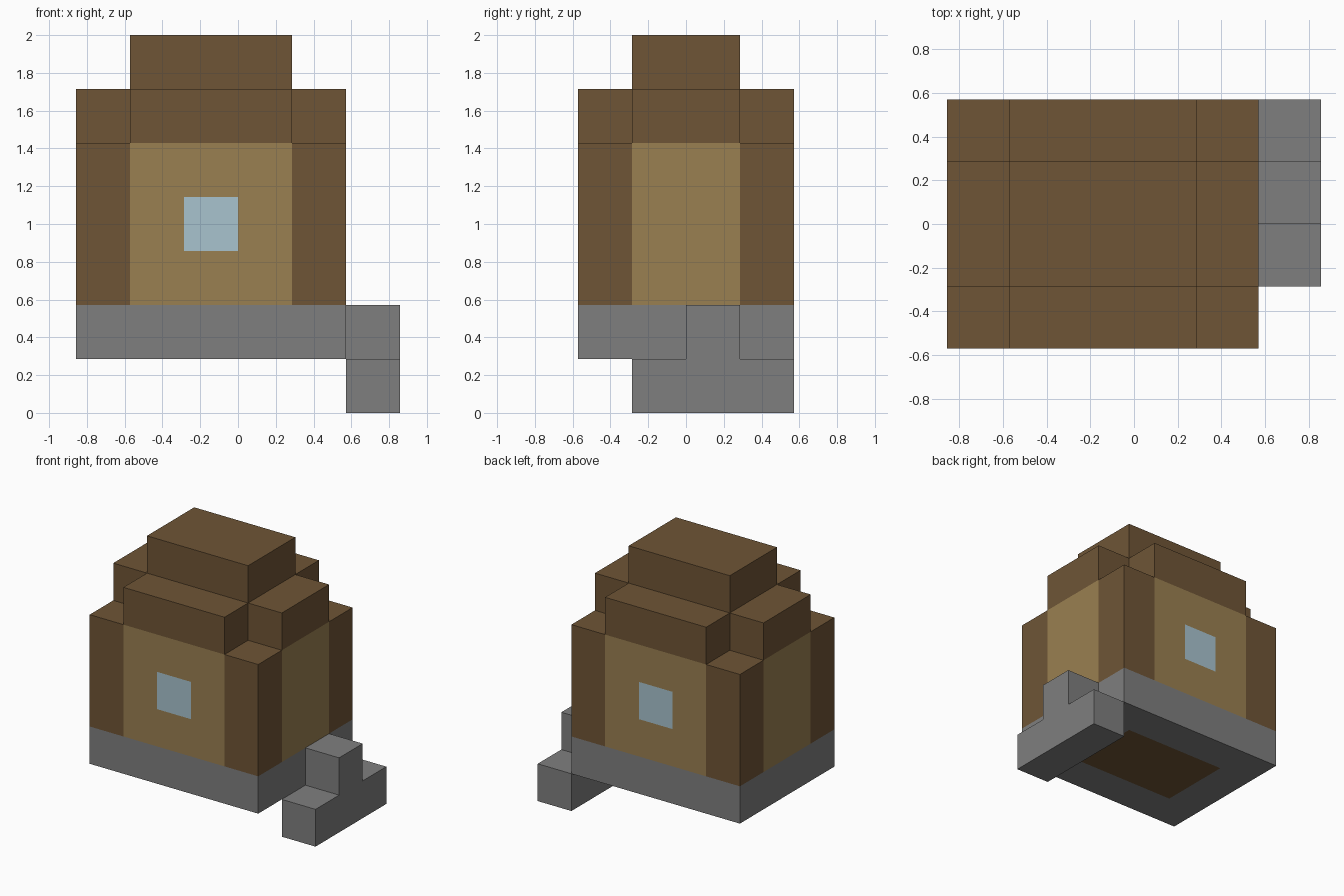
import bpy
import bmesh
from math import radians
from mathutils import Vector

if "Cube" in bpy.data.objects:
    bpy.data.objects.remove(bpy.data.objects["Cube"])

UNIT = 2 / 7                              # edge of one block
ORIGIN = Vector((-3, -2, 0)) * UNIT       # corner of the block grid


def material(name, rgb):
    """Flat colour from 8-bit sRGB."""
    colour = [((c / 255 + 0.055) / 1.055) ** 2.4 for c in rgb] + [1]
    mat = bpy.data.materials.new(name)
    mat.use_nodes = True
    mat.diffuse_color = colour
    bsdf = mat.node_tree.nodes["Principled BSDF"]
    bsdf.inputs["Base Color"].default_value = colour
    bsdf.inputs["Roughness"].default_value = 0.9
    return mat


log = material("dark wood", (111, 85, 54))
plank = material("light wood", (154, 128, 81))
stone = material("grey stone", (127, 127, 127))
glass = material("pale blue glass", (169, 196, 207))


def box(*ranges):
    """Set of grid blocks filling the x, y and z ranges (end excluded)."""
    xs, ys, zs = (range(a, b) for a, b in ranges)
    return {(x, y, z) for x in xs for y in ys for z in zs}


def block_part(name, cells, mats, rule):
    """Closed skin around a set of blocks; rule picks each block's material."""
    bm = bmesh.new()
    for cell in cells:
        centre = Vector(cell) + Vector((0.5, 0.5, 0.5))
        for axis in range(3):
            for side in (-1, 1):
                step = Vector((0, 0, 0))
                step[axis] = side
                if tuple(int(c) for c in Vector(cell) + step) in cells:
                    continue
                u, v = Vector((0, 0, 0)), Vector((0, 0, 0))
                u[(axis + 1) % 3] = 0.5
                v[(axis + 2) % 3] = 0.5 * side
                mid = centre + step / 2
                corners = (mid - u - v, mid + u - v, mid + u + v, mid - u + v)
                face = bm.faces.new([bm.verts.new(ORIGIN + c * UNIT) for c in corners])
                face.material_index = rule(*cell)
    # Weld the blocks and merge flat areas of one colour
    bmesh.ops.remove_doubles(bm, verts=bm.verts, dist=0.001)
    bmesh.ops.dissolve_limit(bm, angle_limit=radians(1), verts=bm.verts,
                             edges=bm.edges, delimit={'MATERIAL'})
    mesh = bpy.data.meshes.new(name)
    bm.to_mesh(mesh)
    bm.free()
    for mat in mats:
        mesh.materials.append(mat)
    obj = bpy.data.objects.new(name, mesh)
    bpy.context.collection.objects.link(obj)


def inner(x, y):
    return x in (1, 2, 3) and y in (1, 2)


def wall_rule(x, y, z):
    """Corner posts, plank panels and one window front and back."""
    if x in (0, 4) and y in (0, 3):
        return 0
    return 2 if x == 2 and z == 3 and y in (0, 3) else 1


# Stone foundation around a wooden floor
block_part("foundation", box((0, 5), (0, 4), (1, 2)), [stone, log],
           lambda x, y, z: int(inner(x, y)))

# Walls with corner posts and windows
block_part("walls", box((0, 5), (0, 4), (2, 5)), [log, plank, glass], wall_rule)

# Stepped roof: a cross-shaped tier and a smaller cap
roof = box((1, 4), (0, 4), (5, 6)) | box((0, 5), (1, 3), (5, 6)) | box((1, 4), (1, 3), (6, 7))
block_part("roof", roof, [log], lambda x, y, z: 0)

# Side steps
steps = box((5, 6), (1, 4), (0, 1)) | box((5, 6), (2, 3), (1, 2))
block_part("steps", steps, [stone], lambda x, y, z: 0)
